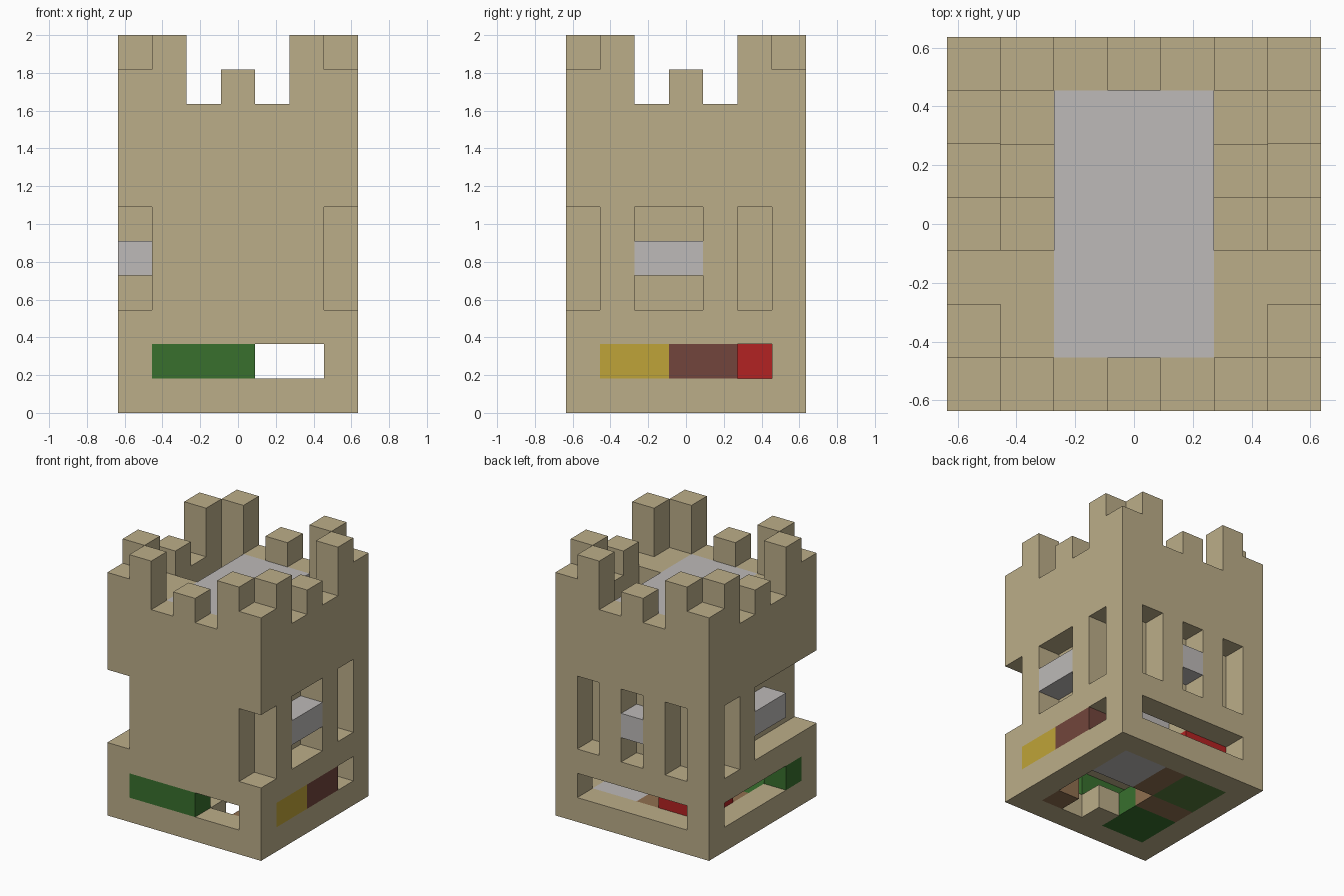
import bpy, bmesh, math
from mathutils import Vector

cube = bpy.data.objects.get("Cube")
if cube:
    bpy.data.objects.remove(cube, do_unlink=True)

U = 2 / 11          # block size
N = 7               # tower footprint in blocks
cells = {}          # block position -> part name


def fill(part, xs, ys, zs):
    """Fill a block range (inclusive) with a part; None carves it away."""
    for x in range(xs[0], xs[1] + 1):
        for y in range(ys[0], ys[1] + 1):
            for z in range(zs[0], zs[1] + 1):
                if part:
                    cells[x, y, z] = part
                else:
                    cells.pop((x, y, z), None)


# Solid tower body
fill("tower_walls", (0, 6), (0, 6), (0, 8))

# Battlements: the same rhythm of heights along every side
for n, extra in enumerate((1, 2, 0, 1, 0, 2, 1)):
    if extra:
        top = (9, 8 + extra)
        for edge in (0, 6):
            fill("tower_walls", (n, n), (edge, edge), top)
            fill("tower_walls", (edge, edge), (n, n), top)

# Roof deck, with a stair going down on either side
fill("roof_deck", (2, 4), (1, 5), (8, 8))
for x in (1, 5):
    for step in range(3):
        fill(None, (x, x), (3 + step, 3 + step), (8 - step, 8))

# Windows and corner notches
MID = (3, 5)
fill(None, (0, 0), (0, 3), MID)
fill(None, (6, 6), (0, 0), MID)
fill(None, (6, 6), (2, 3), MID)
for x in (0, 6):
    fill(None, (x, x), (5, 5), MID)
    fill("window_beams", (x, x), (2, 3), (4, 4))
for x in (1, 3, 5):
    fill(None, (x, x), (6, 6), MID)
fill("window_beams", (3, 3), (6, 6), (4, 4))

# Ground room with its side openings
fill(None, (1, 5), (1, 5), (1, 1))
fill(None, (4, 5), (0, 0), (1, 1))
fill(None, (1, 5), (6, 6), (1, 1))
fill(None, (0, 0), (2, 5), (1, 1))
fill(None, (6, 6), (5, 5), (1, 1))
fill(None, (3, 5), (5, 5), (2, 2))
fill("room_beam", (3, 5), (4, 4), (2, 2))

# Coloured wall panels and the block inside
fill("green_front_panel", (1, 3), (0, 0), (1, 1))
fill("green_side_panel", (0, 0), (1, 1), (1, 1))
fill("yellow_panel", (6, 6), (1, 2), (1, 1))
fill("maroon_panel", (6, 6), (3, 4), (1, 1))
fill("red_block", (1, 2), (4, 5), (1, 1))

# Floor: pads, path and openings
fill("stone_floor_pad", (4, 5), (4, 5), (0, 0))
fill("path_floor", (3, 3), (4, 5), (0, 0))
fill("path_floor", (1, 2), (3, 3), (0, 0))
fill("path_floor", (5, 5), (1, 1), (0, 0))
fill("moss_floor_pad", (1, 2), (4, 5), (0, 0))
fill("green_floor_pad", (1, 2), (1, 2), (0, 0))
fill(None, (3, 5), (2, 3), (0, 0))
fill(None, (4, 4), (1, 1), (0, 0))


def material(name, rgb):
    mat = bpy.data.materials.new(name)
    mat.use_nodes = True
    colour = (*rgb, 1)
    mat.diffuse_color = colour
    bsdf = mat.node_tree.nodes["Principled BSDF"]
    bsdf.inputs["Base Color"].default_value = colour
    bsdf.inputs["Roughness"].default_value = 0.9
    return mat


sand = material("sandstone", (0.50, 0.42, 0.25))
stone = material("light_stone", (0.51, 0.49, 0.48))
green = material("green", (0.04, 0.16, 0.027))
moss = material("moss_green", (0.09, 0.20, 0.045))
brown = material("earth_brown", (0.28, 0.16, 0.08))

PARTS = {
    "tower_walls": sand,
    "roof_deck": stone,
    "window_beams": stone,
    "room_beam": stone,
    "stone_floor_pad": stone,
    "green_front_panel": green,
    "green_side_panel": green,
    "green_floor_pad": green,
    "moss_floor_pad": moss,
    "path_floor": brown,
    "yellow_panel": material("yellow", (0.52, 0.37, 0.04)),
    "maroon_panel": material("maroon", (0.17, 0.06, 0.045)),
    "red_block": material("red", (0.45, 0.016, 0.016)),
}


def build(part, mat):
    """Make one part from the exposed sides of its blocks."""
    bm = bmesh.new()
    verts = {}

    def corner(p):
        key = tuple(round(c) for c in p)
        if key not in verts:
            x, y, z = key
            verts[key] = bm.verts.new(((x - N / 2) * U, (y - N / 2) * U, z * U))
        return verts[key]

    for cell in [c for c, p in cells.items() if p == part]:
        centre = Vector(cell) + Vector((0.5, 0.5, 0.5))
        for axis in range(3):
            for sign in (-1, 1):
                out = Vector((0, 0, 0))
                out[axis] = sign
                if tuple(round(c) for c in Vector(cell) + out) in cells:
                    continue
                a = Vector((0, 0, 0))
                a[(axis + 1) % 3] = 0.5
                b = out.cross(a)
                mid = centre + out / 2
                bm.faces.new([corner(mid + d) for d in (-a - b, a - b, a + b, b - a)])

    # Merge flat areas into single faces
    bmesh.ops.dissolve_limit(bm, angle_limit=math.radians(1),
                             verts=bm.verts, edges=bm.edges)
    mesh = bpy.data.meshes.new(part)
    bm.to_mesh(mesh)
    bm.free()
    mesh.materials.append(mat)
    bpy.context.collection.objects.link(bpy.data.objects.new(part, mesh))


for part, mat in PARTS.items():
    build(part, mat)
